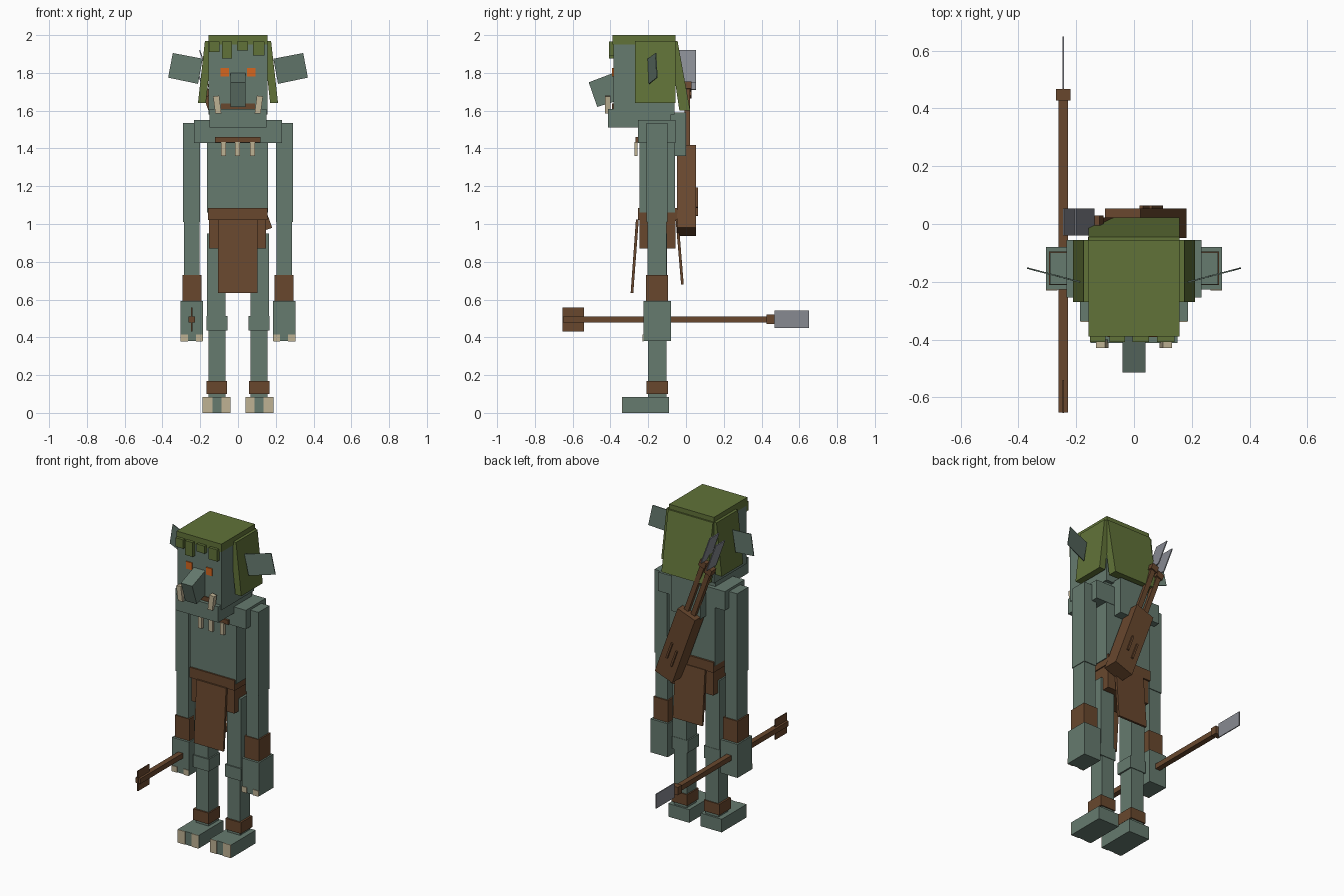
import bpy, bmesh, math
from mathutils import Matrix, Vector

if "Cube" in bpy.data.objects:
    bpy.data.objects.remove(bpy.data.objects["Cube"])


def material(name, srgb):
    m = bpy.data.materials.new(name)
    lin = [c / 12.92 if c <= 0.04045 else ((c + 0.055) / 1.055) ** 2.4 for c in srgb]
    m.diffuse_color = (*lin, 1)
    m.use_nodes = True
    m.node_tree.nodes["Principled BSDF"].inputs["Base Color"].default_value = m.diffuse_color
    return m


SKIN = material("grey_green_skin", (0.40, 0.48, 0.435))
HAIR = material("moss_green_hair", (0.38, 0.45, 0.22))
LEATHER = material("brown_leather", (0.41, 0.28, 0.18))
IVORY = material("ivory", (0.75, 0.70, 0.58))
ORANGE = material("orange_eye", (0.84, 0.40, 0.12))
STEEL = material("grey_steel", (0.53, 0.54, 0.57))


def finish(name, bm, mat):
    bmesh.ops.recalc_face_normals(bm, faces=bm.faces)
    me = bpy.data.meshes.new(name)
    bm.to_mesh(me)
    bm.free()
    me.materials.append(mat)
    ob = bpy.data.objects.new(name, me)
    bpy.context.collection.objects.link(ob)
    return ob


def box(name, x, y, z, mat, matrix=None):
    """Box from (min, max) ranges, optionally moved by a matrix."""
    bm = bmesh.new()
    size = [r[1] - r[0] for r in (x, y, z)]
    mid = Vector([(r[0] + r[1]) / 2 for r in (x, y, z)])
    bmesh.ops.create_cube(bm, size=1, matrix=Matrix.Translation(mid) @ Matrix.Diagonal((*size, 1)))
    if matrix:
        bm.transform(matrix)
    return finish(name, bm, mat)


def prism(name, outline, offset, mat):
    """Extrude a closed outline of 3D points along an offset."""
    bm = bmesh.new()
    face = bm.faces.new([bm.verts.new(p) for p in outline])
    geo = bmesh.ops.extrude_face_region(bm, geom=[face])["geom"]
    bmesh.ops.translate(bm, vec=offset, verts=[v for v in geo if isinstance(v, bmesh.types.BMVert)])
    return finish(name, bm, mat)


def side_prism(name, yz, x0, x1, mat):
    return prism(name, [(x0, y, z) for y, z in yz], (x1 - x0, 0, 0), mat)


def span(s, a, b):
    return tuple(sorted((s * a, s * b)))


# Torso, shoulders and upper-back hump
box("torso", (-.163, .16), (-.245, -.057), (1.06, 1.5), SKIN)
box("shoulders", (-.233, .233), (-.255, -.055), (1.43, 1.55), SKIN)
box("neck_hump", (-.10, .10), (-.11, 0), (1.36, 1.59), SKIN)

# Head and protruding jaw
box("head", (-.155, .155), (-.385, -.06), (1.58, 1.96), SKIN)
box("jaw", (-.15, .15), (-.412, -.08), (1.51, 1.61), SKIN)
box("mouth", (-.09, .09), (-.391, -.384), (1.61, 1.638), LEATHER)
side_prism("nose", [(-.515, 1.75), (-.37, 1.805), (-.37, 1.65), (-.47, 1.62)], -.04, .04, SKIN)

# Mirrored features and limbs
for s, side in ((-1, "right"), (1, "left")):
    box(side + "_eye", span(s, .048, .092), (-.391, -.38), (1.78, 1.826), ORANGE)
    prism(side + "_tusk", [(s * .088, -.43, 1.585), (s * .12, -.43, 1.585),
                           (s * .132, -.43, 1.675), (s * .10, -.43, 1.68)], (0, .03, 0), IVORY)
    prism(side + "_ear", [(s * .187, -.203, 1.875), (s * .345, -.162, 1.905),
                          (s * .37, -.155, 1.775), (s * .212, -.197, 1.742)], (0, .005, 0), SKIN)
    prism(side + "_hair_panel", [(s * .135, -.27, 1.97), (s * .175, -.27, 1.97),
                                 (s * .212, -.27, 1.64), (s * .17, -.27, 1.64)], (0, .215, 0), HAIR)
    # Arm
    box(side + "_upper_arm", span(s, .2, .29), (-.21, -.098), (1.01, 1.535), SKIN)
    box(side + "_forearm", span(s, .203, .286), (-.205, -.103), (.7, 1.01), SKIN)
    box(side + "_wrist_cuff", span(s, .193, .295), (-.211, -.095), (.59, .73), LEATHER)
    box(side + "_hand", span(s, .185, .305), (-.226, -.08), (.38, .592), SKIN)
    for a, b in ((.187, .222), (.265, .304)):
        box(side + "_fingernail", span(s, a, b), (-.230, -.225), (.379, .415), IVORY)
    # Leg
    box(side + "_thigh", span(s, .065, .163), (-.205, -.1), (.51, .95), SKIN)
    box(side + "_knee", span(s, .056, .168), (-.212, -.098), (.435, .512), SKIN)
    box(side + "_shin", span(s, .066, .155), (-.2, -.102), (.07, .44), SKIN)
    box(side + "_ankle_cuff", span(s, .058, .167), (-.21, -.095), (.1, .17), LEATHER)
    box(side + "_foot", span(s, .04, .187), (-.335, -.09), (0, .083), SKIN)
    for a, b in ((.041, .087), (.134, .186)):
        box(side + "_toenail", span(s, a, b), (-.339, -.334), (0, .083), IVORY)

# Hair: cap, sloping back panel and fringe
box("hair_cap", (-.157, .157), (-.39, -.055), (1.95, 2.0), HAIR)
side_prism("hair_back", [(-.09, 1.97), (-.045, 1.97), (.022, 1.60), (-.035, 1.60)], -.157, .157, HAIR)
for x0, x1, z in ((-.153, -.098, 1.91), (-.085, -.032, 1.875), (-.005, .052, 1.918), (.08, .14, 1.892)):
    box("fringe_lock", (x0, x1), (-.408, -.38), (z, 1.966), HAIR)

# Tooth necklace
box("necklace_cord", (-.122, .118), (-.268, -.25), (1.432, 1.46), LEATHER)
for x in (-.077, -.002, .077):
    box("necklace_tooth", (x - .013, x + .013), (-.272, -.256), (1.36, 1.435), IVORY)

# Belt, shorts and hanging flaps
box("belt", (-.16, .155), (-.255, -.045), (1.02, 1.085), LEATHER)
box("shorts", (-.153, .148), (-.247, -.055), (.87, 1.03), LEATHER)
side_prism("front_flap", [(-.265, 1.025), (-.25, 1.025), (-.279, .635), (-.293, .635)], -.105, .102, LEATHER)
side_prism("back_flap", [(-.055, 1.025), (-.04, 1.025), (-.012, .68), (-.026, .68)], -.105, .102, LEATHER)

# Quiver slung across the back; local z runs along its length
tilt = Matrix.Translation((.12, 0, .958)) @ Matrix.Rotation(math.radians(-20), 4, 'Y')
box("quiver", (-.065, .065), (-.048, .054), (0, .465), LEATHER, tilt)
for x, z in ((-.025, .10), (.02, .13)):
    box("quiver_stitch", (x - .006, x + .006), (.05, .064), (z, z + .11), LEATHER, tilt)
for x, lift in ((-.025, 0), (.025, .02)):
    box("quiver_arrow_shaft", (x - .015, x + .015), (-.008, .022), (.4, .8 + lift), LEATHER, tilt)
    box("quiver_arrow_collar", (x - .023, x + .023), (-.016, .03), (.77 + lift, .81 + lift), LEATHER, tilt)
    box("quiver_arrow_head", (x - .003, x + .003), (-.04, .053), (.81 + lift, .995 + lift), STEEL, tilt)

# Arrow held in the right hand
box("held_arrow_shaft", (-.262, -.228), (-.652, .45), (.479, .511), LEATHER)
box("held_arrow_collar", (-.27, -.22), (.427, .468), (.47, .52), LEATHER)
box("held_arrow_head", (-.248, -.242), (.468, .65), (.45, .541), STEEL)
box("held_arrow_fletching", (-.248, -.242), (-.655, -.54), (.43, .558), LEATHER)
